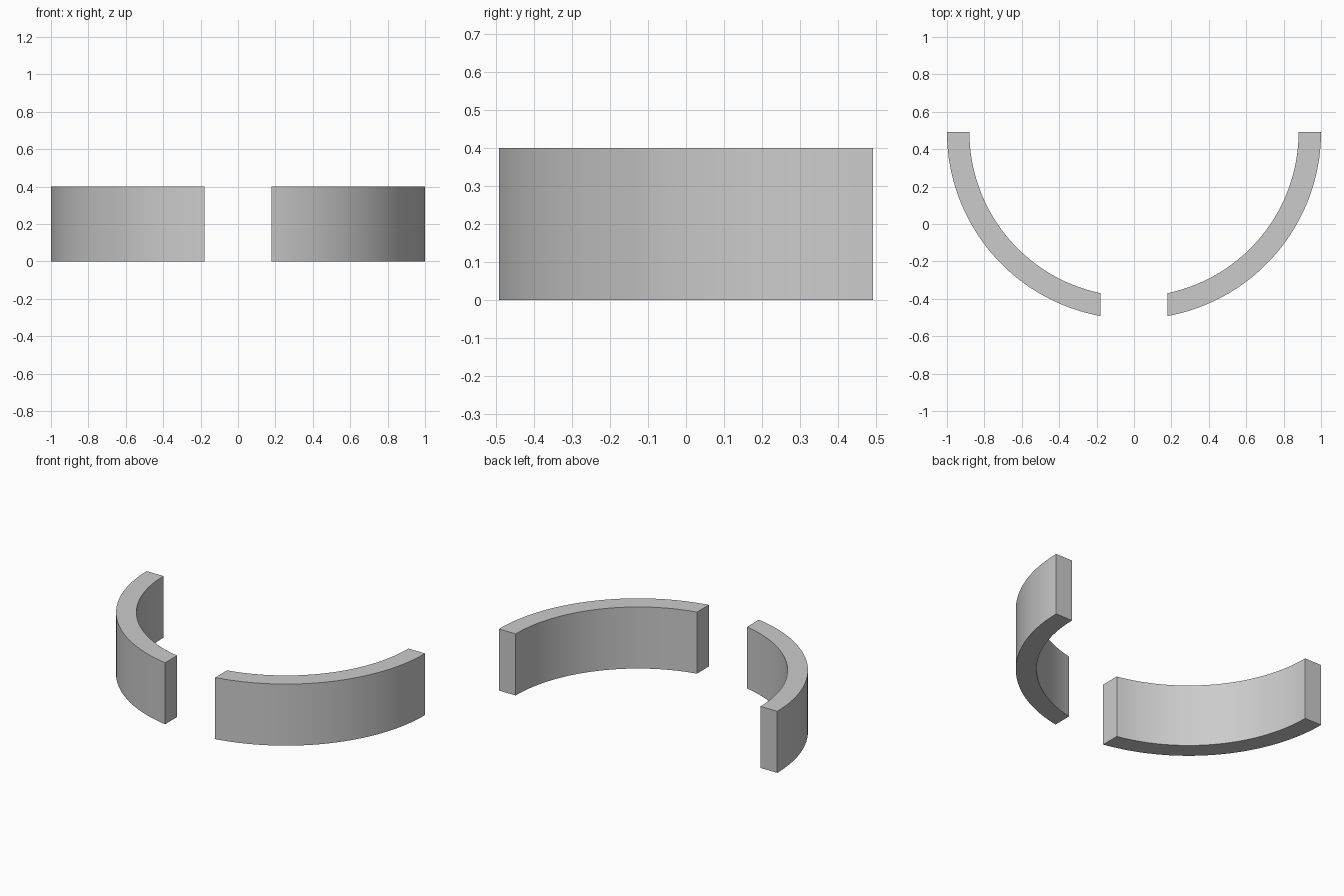
import bpy, bmesh, math

if "Cube" in bpy.data.objects:
    bpy.data.objects.remove(bpy.data.objects["Cube"])

OUTER, INNER, HEIGHT = 1.0, 0.88, 0.4
GAP = 0.18                                   # half width of the front opening
CY = math.sqrt(OUTER**2 - GAP**2) / 2        # arc centre, so the model is centred on y
STEPS = 40


def arc(radius):
    """Quarter arc from the flat gap face (x = GAP) to the back end."""
    start = -math.acos(GAP / radius)
    angles = [start * (1 - i / STEPS) for i in range(STEPS + 1)]
    return [(radius * math.cos(a), CY + radius * math.sin(a)) for a in angles]


def curved_wall(name, side):
    bm = bmesh.new()
    # Flat curved footprint as a strip of quads
    rows = [[bm.verts.new((side * x, y, 0)) for x, y in arc(r)] for r in (OUTER, INNER)]
    for i in range(STEPS):
        bm.faces.new((rows[0][i], rows[0][i + 1], rows[1][i + 1], rows[1][i]))
    # Raise it to full height
    top = bmesh.ops.extrude_face_region(bm, geom=bm.faces[:])["geom"]
    bmesh.ops.translate(bm, vec=(0, 0, HEIGHT),
                        verts=[g for g in top if isinstance(g, bmesh.types.BMVert)])
    bmesh.ops.recalc_face_normals(bm, faces=bm.faces[:])
    mesh = bpy.data.meshes.new(name)
    bm.to_mesh(mesh)
    bm.free()
    obj = bpy.data.objects.new(name, mesh)
    bpy.context.collection.objects.link(obj)
    bpy.ops.object.select_all(action='DESELECT')
    obj.select_set(True)
    bpy.context.view_layer.objects.active = obj
    bpy.ops.object.shade_smooth_by_angle(angle=math.radians(30))


# Two matching wall segments, left and right of the opening
curved_wall("right_curved_wall", 1)
curved_wall("left_curved_wall", -1)
